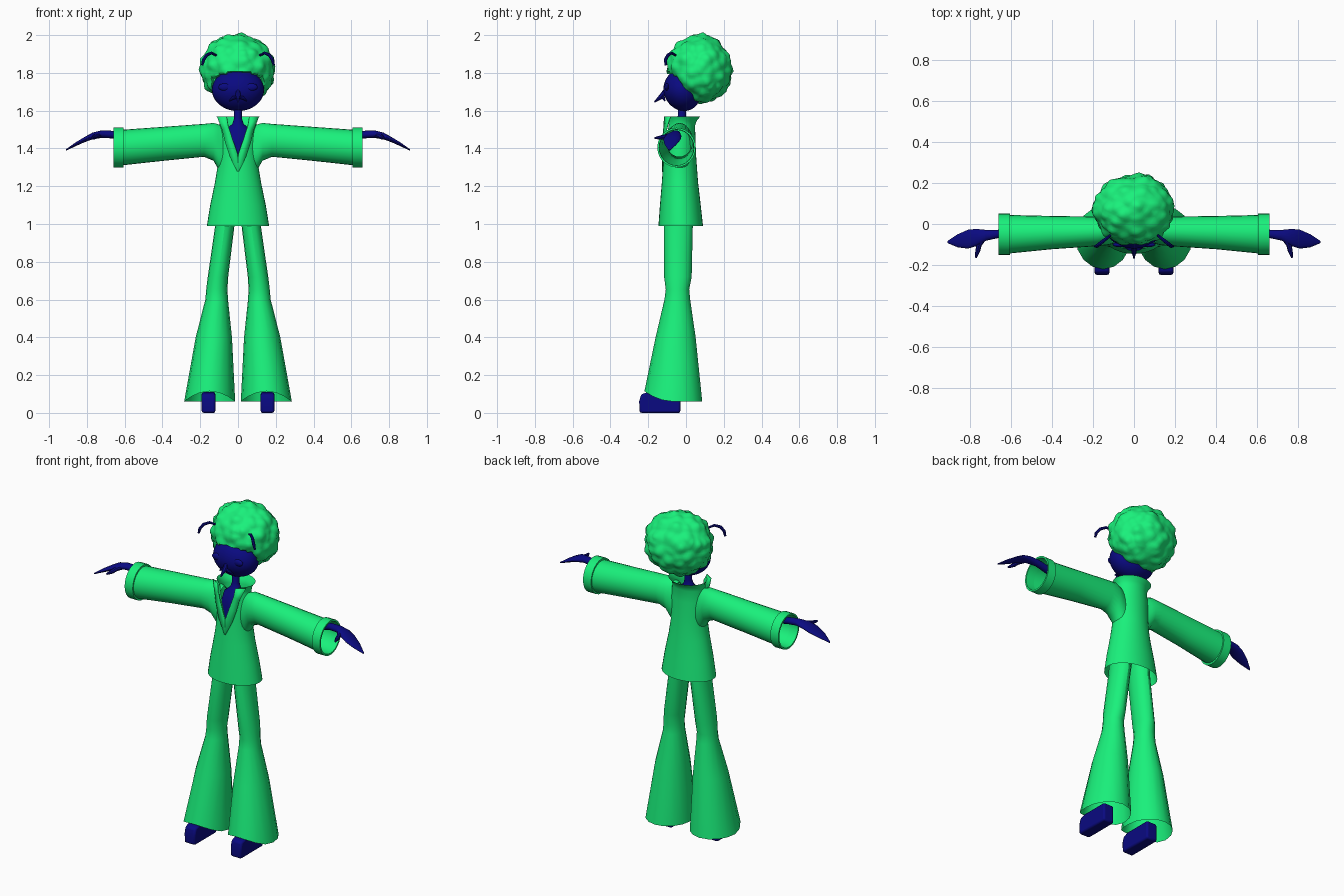
import bpy, bmesh, math
from mathutils import Vector, noise

if "Cube" in bpy.data.objects:
    bpy.data.objects.remove(bpy.data.objects["Cube"])


def material(name, rgb):
    m = bpy.data.materials.new(name)
    m.diffuse_color = (*rgb, 1)
    m.use_nodes = True
    m.node_tree.nodes["Principled BSDF"].inputs["Base Color"].default_value = m.diffuse_color
    return m


GREEN = material("green", (0.01, 0.88, 0.2))
NAVY = material("navy", (0.003, 0.003, 0.22))


def finish(name, bm, mat, mirror=False, angle=40, solid=0):
    bmesh.ops.recalc_face_normals(bm, faces=bm.faces)
    me = bpy.data.meshes.new(name)
    bm.to_mesh(me)
    bm.free()
    ob = bpy.data.objects.new(name, me)
    bpy.context.collection.objects.link(ob)
    me.materials.append(mat)
    if solid:
        s = ob.modifiers.new("thickness", 'SOLIDIFY')
        s.thickness = solid
    if mirror:
        ob.modifiers.new("mirror", 'MIRROR')
    bpy.ops.object.select_all(action='DESELECT')
    ob.select_set(True)
    bpy.context.view_layer.objects.active = ob
    bpy.ops.object.shade_smooth_by_angle(angle=math.radians(angle))
    return ob


def bridge(bm, rings, closed=True):
    n = len(rings[0])
    for a, b in zip(rings, rings[1:]):
        for i in range(n if closed else n - 1):
            j = (i + 1) % n
            bm.faces.new((a[i], a[j], b[j], b[i]))


def loft_z(rows, n=24, hem=0):
    """Rows are (z, cx, cy, rx, ry); hem lifts the front of the last row."""
    bm, rings = bmesh.new(), []
    for k, (z, cx, cy, rx, ry) in enumerate(rows):
        ring = []
        for i in range(n):
            a = 2 * math.pi * i / n
            lift = hem * max(0, math.cos(a)) ** 2 if k == len(rows) - 1 else 0
            ring.append(bm.verts.new((cx + rx * math.sin(a), cy - ry * math.cos(a), z + lift)))
        rings.append(ring)
    bridge(bm, rings)
    return bm


def loft_x(rows, n=24, caps=False):
    """Rows are (x, cy, cz, ry, rz)."""
    bm, rings = bmesh.new(), []
    for x, cy, cz, ry, rz in rows:
        rings.append([bm.verts.new((x, cy + ry * math.cos(2 * math.pi * i / n),
                                    cz + rz * math.sin(2 * math.pi * i / n))) for i in range(n)])
    bridge(bm, rings)
    if caps:
        bm.faces.new(rings[0])
        bm.faces.new(rings[-1])
    return bm


def tube(name, pts, radii, mirror=True):
    cu = bpy.data.curves.new(name, 'CURVE')
    cu.dimensions = '3D'
    cu.bevel_depth = 1
    cu.bevel_resolution = 2
    cu.use_fill_caps = True
    sp = cu.splines.new('POLY')
    sp.points.add(len(pts) - 1)
    for p, co, r in zip(sp.points, pts, radii):
        p.co = (*co, 1)
        p.radius = r
    tmp = bpy.data.objects.new(name, cu)
    me = bpy.data.meshes.new_from_object(tmp)
    bm = bmesh.new()
    bm.from_mesh(me)
    bpy.data.objects.remove(tmp)
    bpy.data.meshes.remove(me)
    finish(name, bm, NAVY, mirror)


def ellipsoid(centre, radii, u=32, v=20):
    bm = bmesh.new()
    bmesh.ops.create_uvsphere(bm, u_segments=u, v_segments=v, radius=1)
    for p in bm.verts:
        p.co = Vector(c + r * q for c, r, q in zip(centre, radii, p.co))
    return bm


# Hair: lumpy ball, pressed in where the face sits
bm = bmesh.new()
bmesh.ops.create_icosphere(bm, subdivisions=5, radius=1)
for v in bm.verts:
    d = v.co.normalized()
    lump = 1.06 - 0.15 * noise.voronoi(d * 3.2)[0][0]
    x, y, z = 0.202 * d.x * lump, 0.07 + 0.175 * d.y * lump, 1.82 + 0.187 * d.z * lump
    if y < -0.01 and z < 1.80 - 1.5 * x * x and abs(x) < 0.135:
        y = -0.01
    v.co = (x, y, z)
finish("hair", bm, GREEN, angle=60)

# Face, tapering to the chin
bm = ellipsoid((0, -0.02, 1.71), (0.138, 0.1, 0.112))
for v in bm.verts:
    t = max(0, 1.70 - v.co.z) / 0.1
    v.co.y += 0.01 * t
finish("face", bm, NAVY)

# Facial features
finish("eye", ellipsoid((0.07, -0.101, 1.725), (0.034, 0.012, 0.02), 16, 10), NAVY, True)
tube("nose", [(0, -0.105, 1.71), (0, -0.13, 1.675), (0, -0.168, 1.645)], [0.012, 0.014, 0.003], False)
tube("lip", [(0, -0.122, 1.672), (0.025, -0.12, 1.668), (0.045, -0.112, 1.652)], [0.008, 0.009, 0.003])
tube("hair_curl", [(0.115, -0.055, 1.893), (0.14, -0.075, 1.905), (0.165, -0.095, 1.895),
                   (0.182, -0.108, 1.87), (0.19, -0.108, 1.84)], [0.006, 0.008, 0.009, 0.009, 0.006])

# Neck and chest
finish("neck_and_chest", loft_z([(1.64, 0, -0.02, 0.022, 0.022), (1.56, 0, -0.022, 0.02, 0.022),
                                 (1.53, 0, -0.025, 0.03, 0.028), (1.50, 0, -0.03, 0.065, 0.045),
                                 (1.43, 0, -0.03, 0.085, 0.066), (1.30, 0, -0.03, 0.085, 0.07)]), NAVY)

# Jacket body: rows are (z, cy, rx, ry, front opening angle)
bm, rings = bmesh.new(), []
for z, cy, rx, ry, gap in [(0.99, -0.028, 0.165, 0.118, 0), (1.10, -0.03, 0.147, 0.108, 0),
                           (1.22, -0.032, 0.122, 0.096, 0), (1.30, -0.032, 0.109, 0.09, 0),
                           (1.37, -0.032, 0.107, 0.085, 0.02), (1.45, -0.03, 0.106, 0.08, 0.3),
                           (1.52, -0.028, 0.098, 0.076, 0.58), (1.545, -0.024, 0.098, 0.08, 0.62),
                           (1.57, -0.018, 0.114, 0.094, 0.66)]:
    ring = []
    for i in range(33):
        a = gap + (2 * math.pi - 2 * gap) * i / 32
        ring.append(bm.verts.new((rx * math.sin(a), cy - ry * math.cos(a), z)))
    rings.append(ring)
bridge(bm, rings, closed=False)
bmesh.ops.remove_doubles(bm, verts=bm.verts, dist=0.0005)
finish("jacket_body", bm, GREEN)

# Lapels lying over the jacket front
bm = bmesh.new()
inner = [(0, 1.28), (0.002, 1.37), (0.03, 1.45), (0.053, 1.52), (0.062, 1.57)]
outer = [(0.003, 1.275), (0.045, 1.36), (0.068, 1.43), (0.085, 1.50), (0.112, 1.57)]
rows = [[bm.verts.new((x, -0.032 - 0.095 * math.sqrt(1 - (x / 0.135) ** 2), z)) for x, z in side]
        for side in (inner, outer)]
bridge(bm, rows, closed=False)
finish("lapel", bm, GREEN, True, solid=0.006)

# Sleeves and turned cuffs
finish("sleeve", loft_x([(0.075, -0.032, 1.385, 0.055, 0.13), (0.105, -0.033, 1.41, 0.064, 0.118),
                         (0.13, -0.034, 1.435, 0.069, 0.1), (0.18, -0.036, 1.443, 0.072, 0.087),
                         (0.40, -0.042, 1.424, 0.081, 0.09), (0.61, -0.05, 1.405, 0.094, 0.094)]), GREEN, True)
finish("cuff", loft_x([(x, -0.05, 1.405, r, r + 0.003) for x, r in
                       [(0.606, 0.09), (0.606, 0.102), (0.66, 0.102), (0.66, 0.092), (0.606, 0.09)]]), GREEN, True)

# Hands with thumbs
finish("hand", loft_x([(0.57, -0.05, 1.455, 0.022, 0.022), (0.66, -0.048, 1.473, 0.02, 0.02),
                       (0.72, -0.055, 1.476, 0.026, 0.02), (0.77, -0.066, 1.466, 0.042, 0.018),
                       (0.81, -0.074, 1.448, 0.046, 0.014), (0.86, -0.082, 1.422, 0.032, 0.01),
                       (0.91, -0.088, 1.392, 0.005, 0.004)], 16, True), NAVY, True)
tube("thumb", [(0.73, -0.065, 1.472), (0.755, -0.10, 1.465), (0.762, -0.13, 1.458), (0.772, -0.165, 1.455)],
     [0.014, 0.013, 0.012, 0.005])

# Flared trousers with the front hem raised over the shoe
finish("trouser_leg", loft_z([(1.10, 0.06, -0.035, 0.055, 0.078), (0.99, 0.07, -0.04, 0.051, 0.076),
                              (0.72, 0.106, -0.043, 0.054, 0.073), (0.655, 0.112, -0.045, 0.056, 0.062),
                              (0.60, 0.113, -0.046, 0.06, 0.068), (0.40, 0.128, -0.055, 0.096, 0.106),
                              (0.06, 0.15, -0.067, 0.135, 0.153)], 16, hem=0.055), GREEN, True, angle=30)

# Platform shoes from an extruded side profile
bm = bmesh.new()
profile = [(-0.245, 0), (-0.248, 0.06), (-0.238, 0.098), (-0.20, 0.11), (-0.03, 0.11), (-0.03, 0)]
face = bm.faces.new([bm.verts.new((0.12, y, z)) for y, z in profile])
ext = bmesh.ops.extrude_face_region(bm, geom=[face])
for v in [g for g in ext["geom"] if isinstance(g, bmesh.types.BMVert)]:
    v.co.x = 0.192
shoe = finish("shoe", bm, NAVY, True)
bev = shoe.modifiers.new("bevel", 'BEVEL')
bev.width = 0.01
bev.segments = 2
